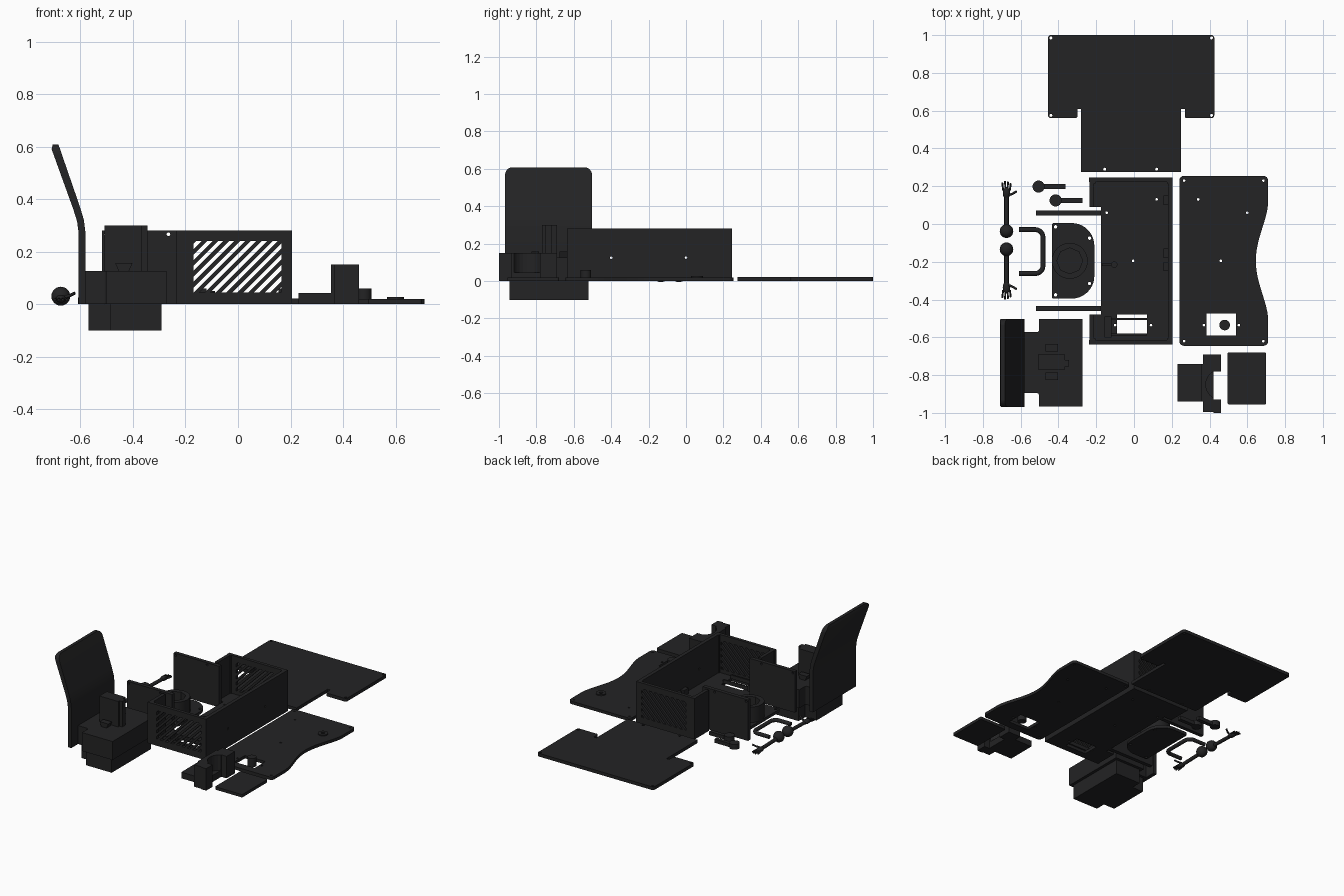
import bpy, bmesh, math
from mathutils import Vector

if "Cube" in bpy.data.objects:
    bpy.data.objects.remove(bpy.data.objects["Cube"])

mat = bpy.data.materials.new("charcoal plastic")
mat.diffuse_color = (0.017, 0.017, 0.018, 1)
mat.use_nodes = True
mat.node_tree.nodes["Principled BSDF"].inputs["Base Color"].default_value = mat.diffuse_color
AX = {'z': lambda u, v, w: (u, v, w), 'y': lambda u, v, w: (u, w, v), 'x': lambda u, v, w: (w, u, v)}


def finish(name, bm, smooth=False):
    bmesh.ops.recalc_face_normals(bm, faces=bm.faces)
    me = bpy.data.meshes.new(name)
    bm.to_mesh(me)
    bm.free()
    me.materials.append(mat)
    ob = bpy.data.objects.new(name, me)
    bpy.context.collection.objects.link(ob)
    if smooth:
        activate(ob)
        bpy.ops.object.shade_smooth_by_angle(angle=math.radians(35))
    return ob


def activate(ob):
    bpy.ops.object.select_all(action='DESELECT')
    ob.select_set(True)
    bpy.context.view_layer.objects.active = ob


def add_prism(bm, pts, lo, hi, axis='z'):
    f = AX[axis]
    a = [bm.verts.new(f(u, v, lo)) for u, v in pts]
    b = [bm.verts.new(f(u, v, hi)) for u, v in pts]
    bm.faces.new(a)
    bm.faces.new(b)
    for i in range(len(a)):
        j = (i + 1) % len(a)
        bm.faces.new((a[i], a[j], b[j], b[i]))


def rect(x0, x1, y0, y1):
    return [(x0, y0), (x1, y0), (x1, y1), (x0, y1)]


def circle(x, y, r, n=24):
    return [(x + r * math.cos(2 * math.pi * i / n), y + r * math.sin(2 * math.pi * i / n)) for i in range(n)]


def rounded(pts, radii, n=6):
    """Round each corner of a polygon with its own radius."""
    out = []
    for i, p in enumerate(pts):
        r = radii[i] if isinstance(radii, list) else radii
        p, a, b = Vector(p), Vector(pts[i - 1]), Vector(pts[(i + 1) % len(pts)])
        if r == 0:
            out.append(tuple(p))
            continue
        s, e = p + (a - p).normalized() * r, p + (b - p).normalized() * r
        c = s + e - p
        for k in range(n + 1):
            t = math.pi / 2 * k / n
            out.append(tuple(c + (s - c) * math.cos(t) + (e - c) * math.sin(t)))
    return out


def solid(name, parts, smooth=False):
    """One object from several prisms: (points, low, high[, axis])."""
    bm = bmesh.new()
    for p in parts:
        add_prism(bm, *p)
    return finish(name, bm, smooth)


def cut(ob, parts):
    tool = solid("cutter", parts)
    tool.hide_render = True
    m = ob.modifiers.new("cut", 'BOOLEAN')
    m.operation, m.object, m.solver = 'DIFFERENCE', tool, 'EXACT'
    activate(ob)
    bpy.ops.object.modifier_apply(modifier=m.name)
    bpy.data.objects.remove(tool)
    return ob


def holes(pts, r=0.008, lo=-0.1, hi=0.5, axis='z'):
    return [(circle(x, y, r, 12), lo, hi, axis) for x, y in pts]


def clip(poly, x0, x1, y0, y1):
    for k, s, lim in ((0, 1, x0), (0, -1, -x1), (1, 1, y0), (1, -1, -y1)):
        out = []
        for i, q in enumerate(poly):
            p = poly[i - 1]
            dp, dq = s * p[k] - lim, s * q[k] - lim
            if dp * dq < 0:
                t = dp / (dp - dq)
                out.append((p[0] + t * (q[0] - p[0]), p[1] + t * (q[1] - p[1])))
            if dq >= 0:
                out.append(q)
        poly = out
    return poly


def tube(name, pts, r):
    cu = bpy.data.curves.new(name, 'CURVE')
    cu.dimensions, cu.bevel_depth, cu.bevel_resolution, cu.use_fill_caps = '3D', r, 3, True
    sp = cu.splines.new('POLY')
    sp.points.add(len(pts) - 1)
    for q, p in zip(sp.points, pts):
        q.co = (*p, 1)
    cu.materials.append(mat)
    ob = bpy.data.objects.new(name, cu)
    bpy.context.collection.objects.link(ob)


# T-shaped cover panel
tee = [(-0.28, 0.275), (0.25, 0.275), (0.25, 0.61), (0.27, 0.61), (0.27, 0.56), (0.425, 0.56), (0.425, 1.0),
       (-0.455, 1.0), (-0.455, 0.56), (-0.30, 0.56), (-0.30, 0.61), (-0.28, 0.61)]
ob = solid("cover_panel", [(rounded(tee, [0, 0, 0, 0, 0.01, 0.015, 0.015, 0.015, 0.015, 0.01, 0, 0]), 0, 0.022)])
cut(ob, holes([(-0.44, 0.985), (0.41, 0.985), (-0.44, 0.575), (0.41, 0.575), (-0.155, 0.29), (0.12, 0.29)]))

# Cabinet floor with socket opening
floor = [(-0.235, -0.635), (0.205, -0.635), (0.205, 0.245), (-0.235, 0.245), (-0.235, 0.09), (-0.175, 0.09),
         (-0.175, -0.48), (-0.235, -0.48)]
ob = solid("cabinet_floor", [(rounded(floor, [0.01] * 4 + [0] * 4), 0, 0.02)])
screws = [(-0.22, 0.23), (0.19, 0.23), (0.19, -0.62), (-0.22, -0.62)]
cut(ob, [(rect(-0.09, 0.07, -0.59, -0.48), -0.1, 0.1)] +
    holes(screws + [(-0.10, -0.535), (0.09, -0.535), (-0.005, -0.195), (0.12, 0.13), (-0.145, 0.06)], 0.007))

# Cabinet side wall and the short returns on the open side
ob = solid("cabinet_side_wall", [(rect(-0.615, 0.225, 0, 0.28), 0.18, 0.205, 'x')])
cut(ob, holes([(-0.4, 0.125), (0, 0.125)], 0.007, 0.1, 0.3, 'x'))
for n, (y0, y1) in {"front": (-0.615, -0.48), "rear": (0.09, 0.225)}.items():
    solid(n + "_return_wall", [(rect(y0, y1, 0, 0.28), -0.235, -0.212, 'x')])

# Grille walls: frame plus slanted bars
for n, y0, y1 in (("front", -0.637, -0.615), ("rear", 0.223, 0.245)):
    frame = [rect(-0.237, -0.17, 0, 0.28), rect(0.165, 0.205, 0, 0.28),
             rect(-0.17, 0.165, 0, 0.045), rect(-0.17, 0.165, 0.24, 0.28)]
    bars = []
    for i in range(14):
        x = -0.39 + i * 0.0415
        p = clip([(x, 0.03), (x + 0.0215, 0.03), (x + 0.2415, 0.25), (x + 0.22, 0.25)], -0.17, 0.165, 0.045, 0.24)
        if len(p) > 2:
            bars.append(p)
    solid(n + "_grille_wall", [(p, y0, y1, 'y') for p in frame + bars])

# Corner screw posts, socket rails and clips in the cabinet
ob = solid("screw_posts", [(rect(x - 0.015, x + 0.015, y - 0.015, y + 0.015), 0.02, 0.28) for x, y in screws])
cut(ob, holes(screws, 0.007))
solid("socket_rails", [(rect(-0.12, 0.07, y, y + 0.01), 0.02, 0.045) for y in (-0.508, -0.59)] +
      [(rect(-0.155, -0.12, -0.60, -0.49), 0.02, 0.06)])
solid("wall_clips", [(rect(0.155, 0.18, y, y + 0.05), 0.02, 0.06) for y in (-0.25, -0.18, 0.1)] +
      [(rect(-0.17, -0.10, -0.222, -0.208), 0.02, 0.035), (circle(-0.105, -0.215, 0.017), 0.02, 0.05)])

# Upright divider panels
for n, y in (("front", -0.46), ("rear", 0.045)):
    ob = solid(n + "_divider", [(rect(-0.518, -0.175, 0, 0.28), y, y + 0.026, 'y')])
    cut(ob, holes([(-0.503, 0.266), (-0.265, 0.266)], 0.007, -0.6, 0.2, 'y'))

# Desk top with curved edge, socket opening and button
edge = [(0.71 - 0.065 * (0.5 - 0.5 * math.cos(2 * math.pi * i / 20)) ** 0.8, -0.5 + 0.61 * i / 20) for i in range(21)]
corners = rounded(rect(0.24, 0.71, -0.645, 0.255), 0.025)
desk = corners[:14] + edge + corners[14:]
ob = solid("desk_top", [(desk, 0, 0.02)])
cut(ob, [(rect(0.385, 0.54, -0.59, -0.475), -0.1, 0.1), (rect(0.32, 0.58, -0.30, -0.09), 0.016, 0.1)] +
    holes([(0.265, 0.23), (0.685, 0.23), (0.265, -0.62), (0.685, -0.62), (0.34, 0.13), (0.46, -0.195),
           (0.37, -0.535), (0.555, -0.535), (0.6, 0.06)], 0.007))
ob = solid("cable_ring", [(circle(0.6, 0.06, 0.032), 0.02, 0.027)], True)
cut(ob, holes([(0.6, 0.06)], 0.012))
solid("round_button", [(circle(0.48, -0.535, 0.028), 0, 0.06)], True)

# Small square lid
solid("small_lid", [(rounded(rect(0.495, 0.70, -0.955, -0.68), 0.008), 0, 0.02)])

# Clamp block: low foot, two posts and a round saddle
ob = solid("clamp_back", [(rect(-0.995, -0.69, 0, 0.15), 0.365, 0.42, 'x')])
cut(ob, [(circle(0.46, -0.85, 0.08), 0.045, 0.3)])
solid("clamp_foot", [(rect(0.23, 0.37, -0.94, -0.74), 0, 0.042), (rect(0.355, 0.365, -0.94, -0.74), 0.042, 0.15)])
solid("clamp_posts", [(rect(0.42, 0.46, -1.0, -0.93), 0, 0.15), (rect(0.42, 0.46, -0.78, -0.69), 0, 0.15)])

# Chair back: bent side profile with rounded top corners
outer = [(-0.607, 0), (-0.607, 0.27), (-0.613, 0.315), (-0.627, 0.36), (-0.71, 0.59), (-0.706, 0.608)]
inner = [(-0.684, 0.608), (-0.602, 0.37), (-0.587, 0.32), (-0.581, 0.27), (-0.581, 0)]
ob = solid("chair_back", [(outer + inner, -0.968, -0.502, 'y')], True)
for s in (-1, 1):
    yc, zc = -0.735 + s * 0.188, 0.565
    arc = [(yc + s * 0.045 * math.cos(t * math.pi / 16), zc + 0.045 * math.sin(t * math.pi / 16)) for t in range(9)]
    cut(ob, [(arc + [(yc, 0.7), (yc + s * 0.1, 0.7), (yc + s * 0.1, zc)], -0.9, -0.4, 'x')])

# Chair seat: hollow shell with slot and raised tabs
seat = [(-0.272, -0.965), (-0.272, -0.502), (-0.503, -0.502), (-0.503, -0.572), (-0.583, -0.572),
        (-0.583, -0.895), (-0.503, -0.895), (-0.503, -0.965)]
ob = solid("chair_seat", [(rounded(seat, [0, 0, 0, 0.012, 0, 0, 0.012, 0]), 0, 0.126)])
cut(ob, [(rect(-0.485, -0.292, -0.945, -0.522), -0.1, 0.104), (rect(-0.57, -0.48, -0.875, -0.592), -0.1, 0.104),
         (rect(-0.508, -0.365, -0.77, -0.69), 0, 0.3), (rect(-0.37, -0.345, -0.755, -0.72), 0, 0.3)])
tab = [(-0.455, 0.126), (-0.415, 0.126), (-0.402, 0.157), (-0.468, 0.157)]
solid("seat_tabs", [(tab, -0.825, -0.785, 'y'), (tab, -0.675, -0.635, 'y')])

# Rounded bracket plate with a cup
ob = solid("bracket_plate", [(rounded(rect(-0.435, -0.21, -0.395, 0.005), [0.01, 0.12, 0.12, 0.01], 10), 0, 0.02)])
cut(ob, holes([(-0.415, -0.015), (-0.415, -0.375), (-0.235, -0.075), (-0.235, -0.315)], 0.009))
ob = solid("bracket_cup", [(circle(-0.34, -0.195, 0.095, 32), 0, 0.125)], True)
cut(ob, [(circle(-0.34, -0.195, 0.068, 8), 0.06, 0.2)])

# U-shaped handle
u = rounded([(-0.61, -0.262), (-0.482, -0.262), (-0.482, -0.03), (-0.61, -0.03)], [0, 0.04, 0.04, 0])
tube("u_handle", [(x, y, 0.013) for x, y in u], 0.013)

# Two pivot levers
for n, x, y in (("left", -0.505, 0.198), ("right", -0.415, 0.125)):
    solid(n + "_lever", [(circle(x, y, 0.032), 0, 0.035), (rect(x, x + 0.143, y - 0.013, y + 0.013), 0, 0.025)], True)

# Mirrored arms: ball, rod, palm and fingers
for n, s in (("rear", 1), ("front", -1)):
    yy = lambda v: -0.086 + s * v
    bm = bmesh.new()
    bmesh.ops.create_uvsphere(bm, u_segments=24, v_segments=12, radius=0.036)
    bmesh.ops.translate(bm, verts=bm.verts, vec=(-0.675, yy(0.048), 0.03))
    finish(n + "_shoulder_ball", bm, True)
    tube(n + "_arm", [(-0.675, yy(0.05), 0.025), (-0.675, yy(0.225), 0.02)], 0.012)
    bm = bmesh.new()
    bmesh.ops.create_uvsphere(bm, u_segments=16, v_segments=8, radius=1)
    for v in bm.verts:
        v.co = (-0.675 + v.co.x * 0.02, yy(0.25 + v.co.y * 0.032), 0.02 + v.co.z * 0.015)
    finish(n + "_palm", bm, True)
    for i in range(4):
        x = -0.693 + i * 0.012
        tube(f"{n}_finger_{i + 1}", [(x, yy(0.265), 0.02), (x + (i - 1.5) * 0.003, yy(0.315 - abs(i - 1.3) * 0.008), 0.016)], 0.005)
    tube(n + "_thumb", [(-0.668, yy(0.235), 0.025), (-0.64, yy(0.248), 0.032), (-0.622, yy(0.258), 0.042)], 0.006)
